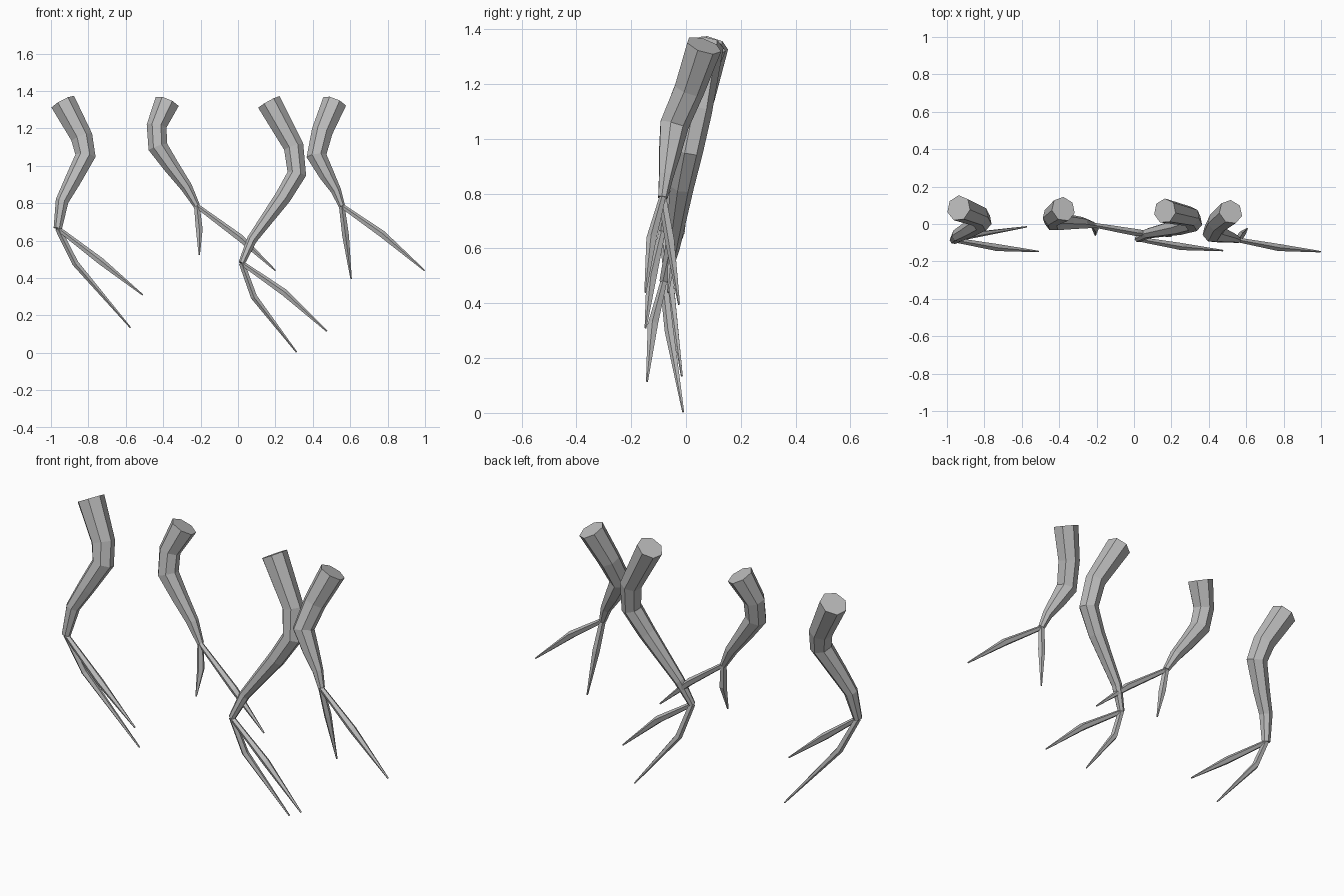
import bpy, bmesh, math
from mathutils import Vector

if "Cube" in bpy.data.objects:
    bpy.data.objects.remove(bpy.data.objects["Cube"])

bark = bpy.data.materials.new("grey_root")
bark.diffuse_color = (0.5, 0.5, 0.5, 1)
bark.use_nodes = True
bark.node_tree.nodes["Principled BSDF"].inputs["Base Color"].default_value = bark.diffuse_color


def sweep(bm, points, sides):
    """Faceted tapering tube through (x, y, z, radius) points, capped at both ends."""
    pos = [Vector(p[:3]) for p in points]
    side = Vector((1, 0, 0))
    rings = []
    for i, p in enumerate(pos):
        a = (p - pos[i - 1]).normalized() if i else Vector()
        b = (pos[i + 1] - p).normalized() if i < len(pos) - 1 else Vector()
        t = (a + b).normalized()
        side = (side - t * side.dot(t)).normalized()
        up = t.cross(side)
        ring = []
        for k in range(sides):
            ang = 2 * math.pi * (k + 0.25) / sides
            offset = side * math.cos(ang) + up * math.sin(ang)
            ring.append(bm.verts.new(p + offset * points[i][3]))
        rings.append(ring)
    for r0, r1 in zip(rings, rings[1:]):
        for k in range(sides):
            n = (k + 1) % sides
            bm.faces.new((r0[k], r0[n], r1[n], r1[k]))
    bm.faces.new(rings[0][::-1])
    bm.faces.new(rings[-1])


def make_root(name, trunk, lower, outer):
    bm = bmesh.new()
    sweep(bm, trunk, 7)
    fork = trunk[-1][:3]
    # two pointed rootlets starting at the fork
    sweep(bm, [fork + (0.016,)] + lower, 5)
    sweep(bm, [fork + (0.013,)] + outer, 5)
    bmesh.ops.recalc_face_normals(bm, faces=bm.faces)
    mesh = bpy.data.meshes.new(name)
    bm.to_mesh(mesh)
    bm.free()
    mesh.materials.append(bark)
    bpy.context.collection.objects.link(bpy.data.objects.new(name, mesh))


# far left root
make_root("root_far_left",
          [(-.937, .085, 1.34, .07), (-.835, .045, 1.15, .06), (-.815, .015, 1.05, .056),
           (-.885, -.03, .915, .045), (-.94, -.06, .81, .036), (-.963, -.085, .665, .023)],
          [(-.87, -.06, .48, .018), (-.575, -.015, .135, .004)],
          [(-.735, -.125, .49, .02), (-.51, -.147, .31, .004)])

# centre left root
make_root("root_centre_left",
          [(-.378, .08, 1.34, .068), (-.435, .04, 1.21, .055), (-.428, .015, 1.1, .054),
           (-.355, .01, .995, .043), (-.275, .005, .885, .032), (-.22, -.005, .785, .018)],
          [(-.207, -.02, .66, .019), (-.207, -.06, .525, .004)],
          [(.01, -.045, .615, .02), (.2, -.065, .44, .004)])

# centre right root
make_root("root_centre_right",
          [(.165, .07, 1.34, .067), (.298, .04, 1.1, .055), (.315, .01, .955, .052),
           (.24, -.015, .83, .045), (.075, -.05, .605, .028), (.02, -.08, .48, .018)],
          [(.085, -.06, .3, .018), (.313, -.01, .004, .004)],
          [(.25, -.12, .32, .02), (.475, -.142, .115, .004)])

# far right root
make_root("root_far_right",
          [(.517, .065, 1.34, .067), (.45, .01, 1.18, .058), (.42, -.045, 1.05, .055),
           (.475, -.06, .95, .042), (.525, -.073, .865, .028), (.555, -.085, .785, .018)],
          [(.575, -.058, .63, .019), (.605, -.025, .395, .004)],
          [(.77, -.125, .635, .02), (.997, -.148, .44, .004)])
